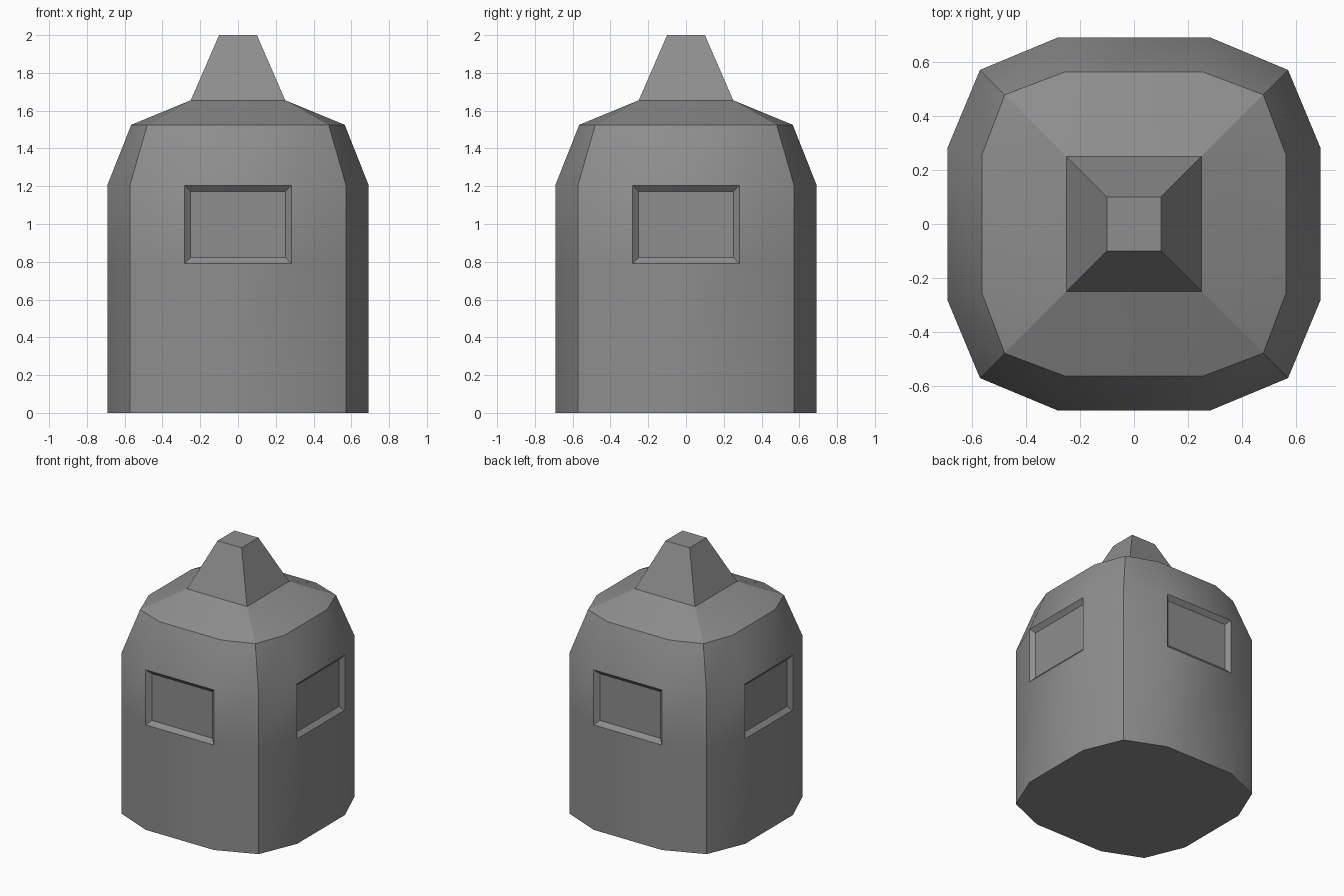
import bpy, bmesh
from math import radians

if "Cube" in bpy.data.objects:
    bpy.data.objects.remove(bpy.data.objects["Cube"])

grey = bpy.data.materials.new("dark_grey")
grey.diffuse_color = (0.27, 0.27, 0.27, 1)
grey.use_nodes = True
grey.node_tree.nodes["Principled BSDF"].inputs["Base Color"].default_value = grey.diffuse_color


def outline(flat, side, corner):
    """Twelve-point ring: start corner and two flat points for each of four sides, from the front."""
    pts = []
    for k in range(4):
        for x, y in ((-corner, -corner), (-flat, -side), (flat, -side)):
            for _ in range(k):
                x, y = -y, x
            pts.append((x, y))
    return pts


def square(h):
    return [(-h, -h), (h, -h), (h, h), (-h, h)]


def add_ring(bm, pts, z):
    return [bm.verts.new((x, y, z)) for x, y in pts]


def bridge(bm, a, b):
    n = len(a)
    return [bm.faces.new((a[i], a[(i + 1) % n], b[(i + 1) % n], b[i])) for i in range(n)]


def finish(bm, name):
    bm.normal_update()
    mesh = bpy.data.meshes.new(name)
    bm.to_mesh(mesh)
    bm.free()
    mesh.materials.append(grey)
    obj = bpy.data.objects.new(name, mesh)
    bpy.context.collection.objects.link(obj)
    bpy.ops.object.select_all(action='DESELECT')
    obj.select_set(True)
    bpy.context.view_layer.objects.active = obj
    bpy.ops.object.shade_smooth_by_angle(angle=radians(35))


EAVE, FOOT = outline(0.255, 0.565, 0.48), square(0.25)

# Body: straight wall, then a shoulder tapering in
bm = bmesh.new()
wall = outline(0.284, 0.692, 0.572)
rings = [add_ring(bm, wall, z) for z in (0.0, 0.79, 1.205)]
rings.append(add_ring(bm, EAVE, 1.525))
bm.faces.new(rings[0][::-1])
bridge(bm, rings[0], rings[1])
window_band = bridge(bm, rings[1], rings[2])
bridge(bm, rings[2], rings[3])

# Windows: a shallow bevelled recess in the middle of each side
bm.normal_update()
bmesh.ops.inset_individual(bm, faces=window_band[1::3], thickness=0.045, depth=-0.028)
finish(bm, "tower_body")

# Roof: four separate sloping panels up to the foot of the spire
bm = bmesh.new()
for k in range(4):
    c, m1, m2, c2 = add_ring(bm, [EAVE[(3 * k + i) % 12] for i in range(4)], 1.525)
    f1, f2 = add_ring(bm, [FOOT[k], FOOT[(k + 1) % 4]], 1.655)
    bm.faces.new((c, m1, f1))
    bm.faces.new((m1, m2, f2, f1))
    bm.faces.new((m2, c2, f2))
finish(bm, "roof")

# Spire: tapered square cap
bm = bmesh.new()
low, high = add_ring(bm, FOOT, 1.655), add_ring(bm, square(0.1), 2.0)
bridge(bm, low, high)
bm.faces.new(high)
finish(bm, "spire")
